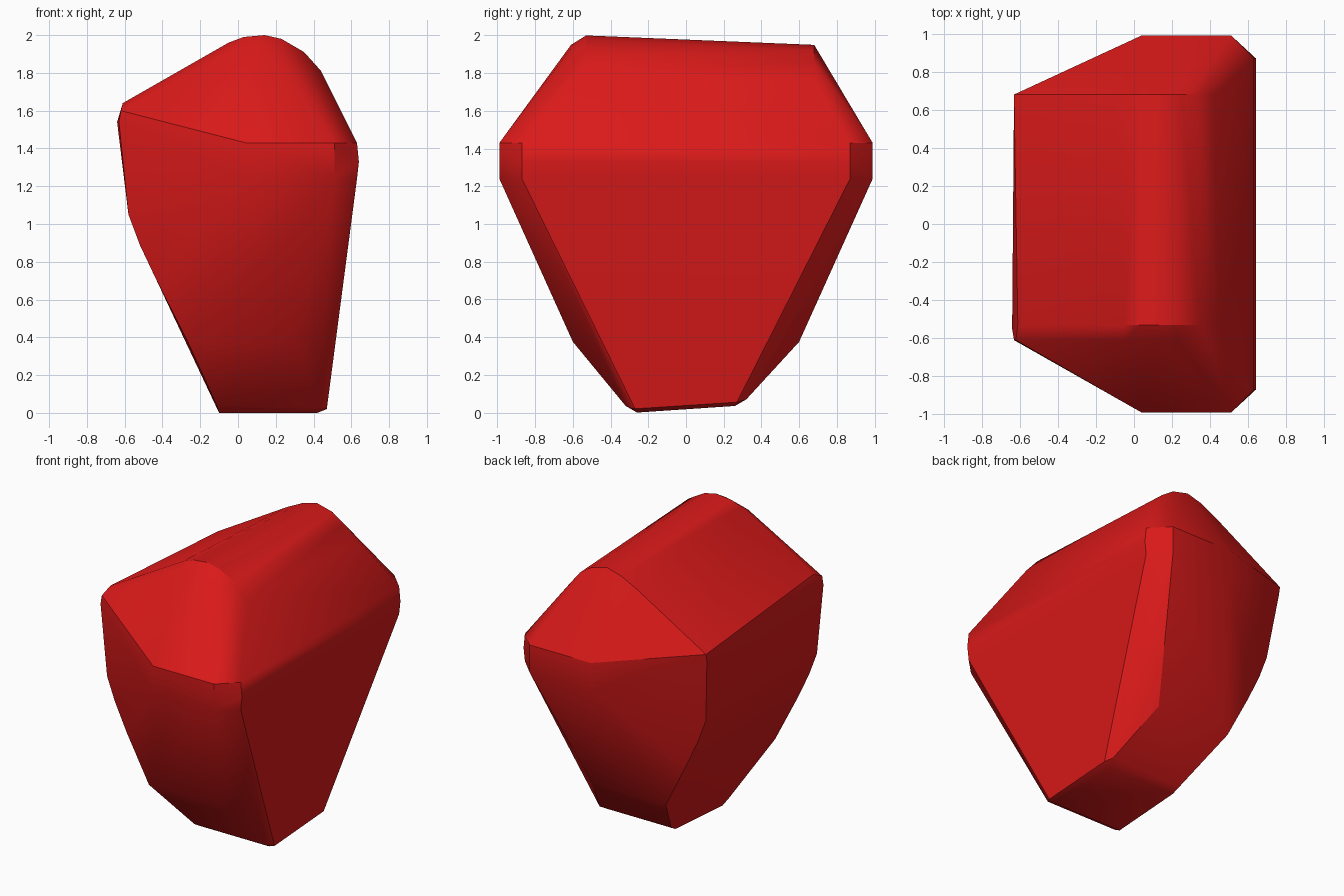
import bpy, bmesh
from math import radians

if "Cube" in bpy.data.objects:
    bpy.data.objects.remove(bpy.data.objects["Cube"])

# crown: rounded roof profile (x, z) at the front, its rim, and the lower back end
front_top = [(-0.61, 1.64), (-0.05, 1.96), (0.03, 1.99), (0.14, 2.0), (0.23, 1.98),
             (0.35, 1.91), (0.44, 1.81)]
front_rim = [(-0.62, 1.60), (-0.05, 1.91), (0.12, 1.95), (0.23, 1.93)]
back_top = [(-0.63, 1.55), (-0.10, 1.86), (0.02, 1.92), (0.13, 1.95), (0.25, 1.92),
            (0.34, 1.86), (0.42, 1.76)]
pts = [(x, -0.53, z) for x, z in front_top]
pts += [(x, -0.61, z) for x, z in front_rim]
pts += [(x, 0.68, z) for x, z in back_top]

# left face upper corners
pts += [(-0.64, -0.55, 1.54), (-0.63, -0.61, 1.54), (-0.63, 0.67, 1.50)]

for s in (-1, 1):
    # girdle: front/back ridges and the right side band
    for z in (1.24, 1.43):
        pts += [(0.04, s * 0.99, z), (0.51, s * 0.99, z), (0.63, s * 0.87, z)]
    pts.append((0.64, s * 0.87, 1.33))
    # tapering lower body, left edge
    pts += [(x, s * 0.61, z) for x, z in ((-0.58, 1.05), (-0.52, 0.89), (-0.43, 0.70))]
    # lower facets and foot
    pts += [(-0.265, s * 0.60, 0.375), (0.30, s * 0.60, 0.375)]
    lift = 0.0 if s < 0 else 0.035
    pts += [(-0.10, s * 0.26, lift), (0.42, s * 0.26, lift),
            (0.47, s * 0.27, lift + 0.02), (0.44, s * 0.32, lift + 0.035),
            (-0.11, s * 0.32, lift + 0.035)]

# wrap the outline points in a closed faceted shell
bm = bmesh.new()
for p in pts:
    bm.verts.new(p)
hull = bmesh.ops.convex_hull(bm, input=bm.verts[:])
bmesh.ops.delete(bm, geom=[v for v in bm.verts if not v.link_faces], context='VERTS')
bmesh.ops.dissolve_limit(bm, angle_limit=radians(1), verts=bm.verts[:], edges=bm.edges[:])
bmesh.ops.recalc_face_normals(bm, faces=bm.faces[:])
mesh = bpy.data.meshes.new("faceted_stone")
bm.to_mesh(mesh)
bm.free()

stone = bpy.data.objects.new("faceted_stone", mesh)
bpy.context.collection.objects.link(stone)
red = bpy.data.materials.new("red")
red.diffuse_color = (0.7, 0.01, 0.01, 1)
red.use_nodes = True
red.node_tree.nodes["Principled BSDF"].inputs["Base Color"].default_value = red.diffuse_color
mesh.materials.append(red)

# soften the rounded roof while keeping facet edges
bpy.context.view_layer.objects.active = stone
stone.select_set(True)
bpy.ops.object.shade_smooth_by_angle(angle=radians(30))
